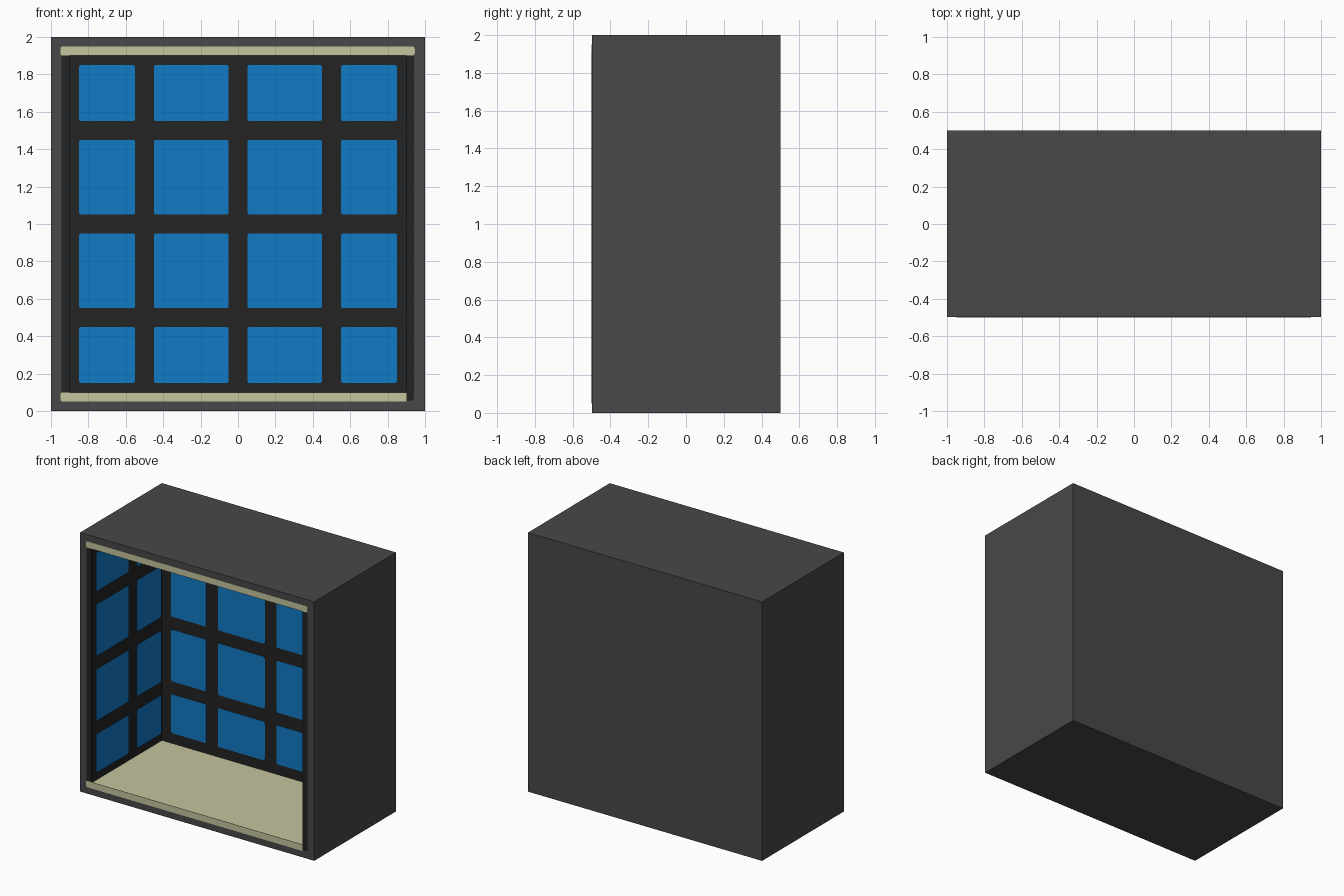
import bpy, bmesh, math
from mathutils import Vector

if "Cube" in bpy.data.objects:
    bpy.data.objects.remove(bpy.data.objects["Cube"], do_unlink=True)


def material(name, rgb):
    """Flat material from 0-255 sRGB values, stored as linear."""
    lin = [((c / 255 + 0.055) / 1.055) ** 2.4 for c in rgb]
    mat = bpy.data.materials.new(name)
    mat.use_nodes = True
    mat.diffuse_color = (*lin, 1)
    bsdf = mat.node_tree.nodes["Principled BSDF"]
    bsdf.inputs["Base Color"].default_value = (*lin, 1)
    bsdf.inputs["Roughness"].default_value = 0.9
    return mat


GREY = material("casing grey", (72, 72, 72))
BLACK = material("lining black", (35, 35, 35))
CREAM = material("floor cream", (197, 196, 157))
BLUE = material("panel blue", (17, 123, 198))

X, Y, Z = Vector((1, 0, 0)), Vector((0, 1, 0)), Vector((0, 0, 1))
PROUD = 0.002        # thickness of the inlaid plates
FRONT = -0.5 + PROUD  # front plane of the casing rim
BACK = 0.4           # inner back wall


def finish(name, bm, mats):
    bmesh.ops.recalc_face_normals(bm, faces=bm.faces)
    mesh = bpy.data.meshes.new(name)
    bm.to_mesh(mesh)
    bm.free()
    for m in mats:
        mesh.materials.append(m)
    obj = bpy.data.objects.new(name, mesh)
    bpy.context.collection.objects.link(obj)
    return obj


def plates(name, origin, u, rects, mat, radii=(0.012,) * 4):
    """Thin rounded plates on a wall; rects are (u0, u1, z0, z1)."""
    n = u.cross(Z)
    bm = bmesh.new()
    for u0, u1, z0, z1 in rects:
        corners = [(u0, z0, 1, 1), (u1, z0, -1, 1), (u1, z1, -1, -1), (u0, z1, 1, -1)]
        verts = []
        for i, (cu, cz, su, sz) in enumerate(corners):
            r = radii[i]
            steps = 4 if r > 0 else 1
            for k in range(steps):
                a = math.pi * (1 + i / 2) + math.pi / 2 * k / 3
                p = (cu + su * r + r * math.cos(a), cz + sz * r + r * math.sin(a))
                verts.append(bm.verts.new(origin + u * p[0] + Z * p[1]))
        face = bm.faces.new(verts)
        ext = bmesh.ops.extrude_face_region(bm, geom=[face], use_keep_orig=True)
        moved = [g for g in ext["geom"] if isinstance(g, bmesh.types.BMVert)]
        bmesh.ops.translate(bm, verts=moved, vec=n * PROUD)
    return finish(name, bm, [mat])


# Casing: a box with its front inset and pushed inwards
bm = bmesh.new()
bmesh.ops.create_cube(bm, size=1)
for v in bm.verts:
    v.co = Vector((v.co.x * 2, 0.5 if v.co.y > 0 else FRONT, v.co.z * 2 + 1))
front = min(bm.faces, key=lambda f: f.calc_center_median().y)
bmesh.ops.inset_region(bm, faces=[front], thickness=0.1)
ext = bmesh.ops.extrude_face_region(bm, geom=[front])
bmesh.ops.translate(bm, vec=Y * (BACK - FRONT),
                    verts=[g for g in ext["geom"] if isinstance(g, bmesh.types.BMVert)])
if front.is_valid:
    bmesh.ops.delete(bm, geom=[front], context='FACES_ONLY')
bmesh.ops.recalc_face_normals(bm, faces=bm.faces)
# Lining colours: cream floor and ceiling, black walls
for f in bm.faces:
    c = f.calc_center_median()
    inside = abs(c.x) < 0.95 and 0.05 < c.z < 1.95 and FRONT + 0.01 < c.y < 0.45
    if inside:
        f.material_index = 2 if abs(f.normal.z) > 0.5 else 1
finish("casing", bm, [GREY, BLACK, CREAM])

# Blue wall panels
rows = [(0.15, 0.45), (0.55, 0.95), (1.05, 1.45), (1.55, 1.85)]
back_cols = [(-0.85, -0.55), (-0.45, -0.05), (0.05, 0.45), (0.55, 0.85)]
side_cols = [(-0.45, -0.05), (0.05, 0.35)]


def grid(cols):
    return [(*c, *r) for c in cols for r in rows]


plates("back_wall_panels", Y * BACK, X, grid(back_cols), BLUE)
plates("right_wall_panels", X * -0.9, Y, grid(side_cols), BLUE)
plates("left_wall_panels", X * 0.9, -Y, grid([(-b, -a) for a, b in side_cols]), BLUE)

# Edge strips around the opening
rim = Y * FRONT
plates("ceiling_edge_strip", rim, X, [(-0.95, 0.945, 1.9, 1.95)], CREAM, (0.015,) * 4)
plates("floor_edge_strip", rim, X, [(-0.95, 0.9, 0.05, 0.1)], CREAM, (0.015, 0, 0, 0.015))
plates("right_edge_strip", rim, X, [(-0.945, -0.9, 0.1, 1.9)], BLACK, (0, 0, 0, 0))
plates("left_edge_strip", rim, X, [(0.9, 0.942, 0.055, 1.9)], BLACK, (0, 0.02, 0, 0))
